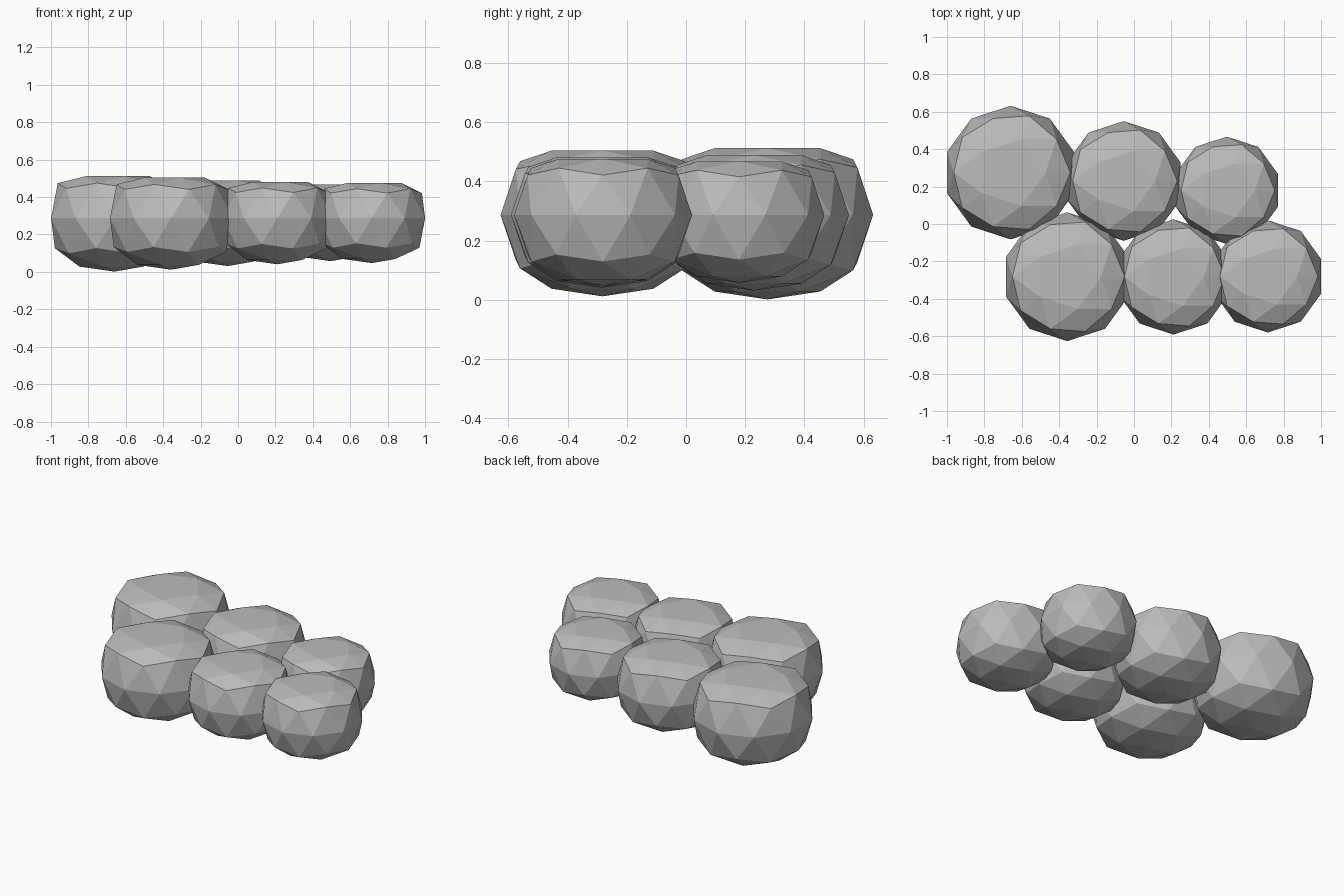
import bpy
import bmesh

cube = bpy.data.objects.get("Cube")
if cube:
    bpy.data.objects.remove(cube, do_unlink=True)

# Single stone grey
grey = bpy.data.materials.new("stone_grey")
grey.use_nodes = True
colour = (0.5, 0.5, 0.5, 1.0)
grey.diffuse_color = colour
grey.node_tree.nodes["Principled BSDF"].inputs["Base Color"].default_value = colour

CENTRE_Z = 0.287
FLAT_TOP = 0.63    # top is levelled at this share of the radius
BELLY = 0.6        # below this share the underside is squashed by half


def make_stone(name, x, y, radius):
    """Faceted round stone with a level top and a shallow underside."""
    bm = bmesh.new()
    bmesh.ops.create_icosphere(bm, subdivisions=2, radius=1.0)
    for v in bm.verts:
        if v.co.z > FLAT_TOP:
            v.co.z = FLAT_TOP
        elif v.co.z < -BELLY:
            v.co.z = -BELLY + (v.co.z + BELLY) * 0.5
    bmesh.ops.scale(bm, vec=(radius,) * 3, verts=bm.verts)
    mesh = bpy.data.meshes.new(name)
    bm.to_mesh(mesh)
    bm.free()
    mesh.materials.append(grey)
    stone = bpy.data.objects.new(name, mesh)
    stone.location = (x, y, CENTRE_Z)
    bpy.context.collection.objects.link(stone)


# Two staggered rows, shrinking towards +x
rows = {
    "front_stone": [(-0.357, -0.282, 0.344), (0.211, -0.283, 0.308), (0.715, -0.28, 0.3)],
    "back_stone": [(-0.66, 0.275, 0.357), (-0.055, 0.23, 0.32), (0.496, 0.18, 0.287)],
}
for row, stones in rows.items():
    for size, (x, y, radius) in zip(("large", "medium", "small"), stones):
        make_stone(f"{row}_{size}", x, y, radius)
